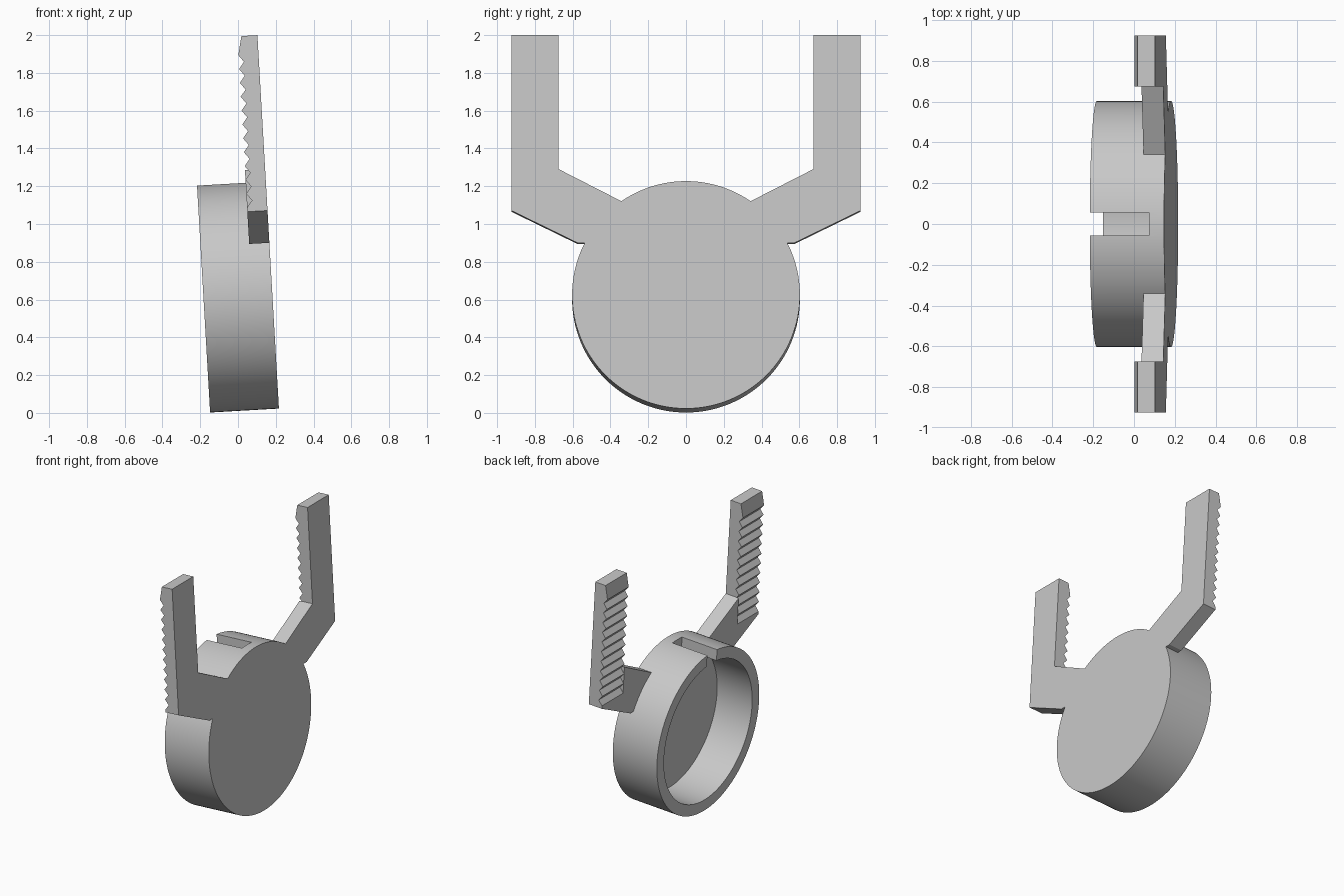
import bpy
import bmesh
import math
from mathutils import Matrix, Vector

cube = bpy.data.objects.get("Cube")
if cube:
    bpy.data.objects.remove(cube, do_unlink=True)

grey = bpy.data.materials.new("light grey")
grey.use_nodes = True
grey.diffuse_color = (0.58, 0.58, 0.58, 1)
grey.node_tree.nodes["Principled BSDF"].inputs["Base Color"].default_value = (0.58, 0.58, 0.58, 1)

# Local frame: closed face of the cup at x = 0, its centre at the origin
RADIUS, BORE, DEPTH, FLOOR = 0.603, 0.52, 0.365, 0.075
THICK, TOP, ELBOW = 0.107, 1.377, 0.447
INNER, OUTER = 0.675, 0.925


def prism(name, points, offset):
    """Extrude a closed outline along an offset."""
    bm = bmesh.new()
    face = bm.faces.new([bm.verts.new(p) for p in points])
    new = bmesh.ops.extrude_face_region(bm, geom=[face])["geom"]
    verts = [g for g in new if isinstance(g, bmesh.types.BMVert)]
    bmesh.ops.translate(bm, verts=verts, vec=Vector(offset))
    bmesh.ops.recalc_face_normals(bm, faces=bm.faces)
    mesh = bpy.data.meshes.new(name)
    bm.to_mesh(mesh)
    bm.free()
    mesh.materials.append(grey)
    obj = bpy.data.objects.new(name, mesh)
    bpy.context.collection.objects.link(obj)
    return obj


def disc(name, radius, x0, x1, sides=128):
    ring = [(x0, radius * math.cos(2 * math.pi * i / sides),
             radius * math.sin(2 * math.pi * i / sides)) for i in range(sides)]
    return prism(name, ring, (x1 - x0, 0, 0))


def combine(target, other, operation):
    mod = target.modifiers.new(operation, 'BOOLEAN')
    mod.object, mod.operation, mod.solver = other, operation, 'EXACT'
    bpy.context.view_layer.objects.active = target
    bpy.ops.object.modifier_apply(modifier=mod.name)
    bpy.data.objects.remove(other, do_unlink=True)


# Cup body
body = disc("cup_with_gripper_arms", RADIUS, -DEPTH, 0)

# Toothed side profile of a finger
profile = [(0, ELBOW), (0, TOP), (-THICK + 0.022, TOP)]
pitch, crest = 0.0735, 1.277
for i in range(11):
    z = crest - i * pitch
    profile += [(-THICK, z), (-THICK + 0.028, z - pitch / 2)]
profile += [(-THICK, crest - 11 * pitch), (-THICK, ELBOW)]

# Slanted arm outline, ending inside the cup wall
slant = [(INNER, 0.667), (INNER, ELBOW), (OUTER, ELBOW),
         (0.575, 0.276), (0.4, 0.276), (0.3, 0.475)]

for side, sign in (("left", 1), ("right", -1)):
    arm = prism(side + "_arm", [(-THICK, sign * y, z) for y, z in slant], (THICK, 0, 0))
    finger = prism(side + "_finger", [(x, sign * INNER, z) for x, z in profile],
                   (0, sign * (OUTER - INNER), 0))
    combine(arm, finger, 'UNION')
    combine(body, arm, 'UNION')

# Hollow the cup and cut the slot through the top of its wall
combine(body, disc("bore", BORE, -DEPTH - 0.1, -FLOOR), 'DIFFERENCE')
slot = prism("slot", [(-DEPTH - 0.1, -0.057, 0.4), (-DEPTH - 0.1, 0.057, 0.4),
                      (-DEPTH - 0.1, 0.057, 0.7), (-DEPTH - 0.1, -0.057, 0.7)],
             (DEPTH + 0.1 - FLOOR, 0, 0))
combine(body, slot, 'DIFFERENCE')

# Lean the whole part slightly and place it on the ground
body.data.transform(Matrix.Translation((0.182, 0, 0.625)) @ Matrix.Rotation(math.radians(-3.3), 4, 'Y'))
bpy.ops.object.select_all(action='DESELECT')
body.select_set(True)
bpy.context.view_layer.objects.active = body
bpy.ops.object.shade_smooth_by_angle(angle=math.radians(25))
